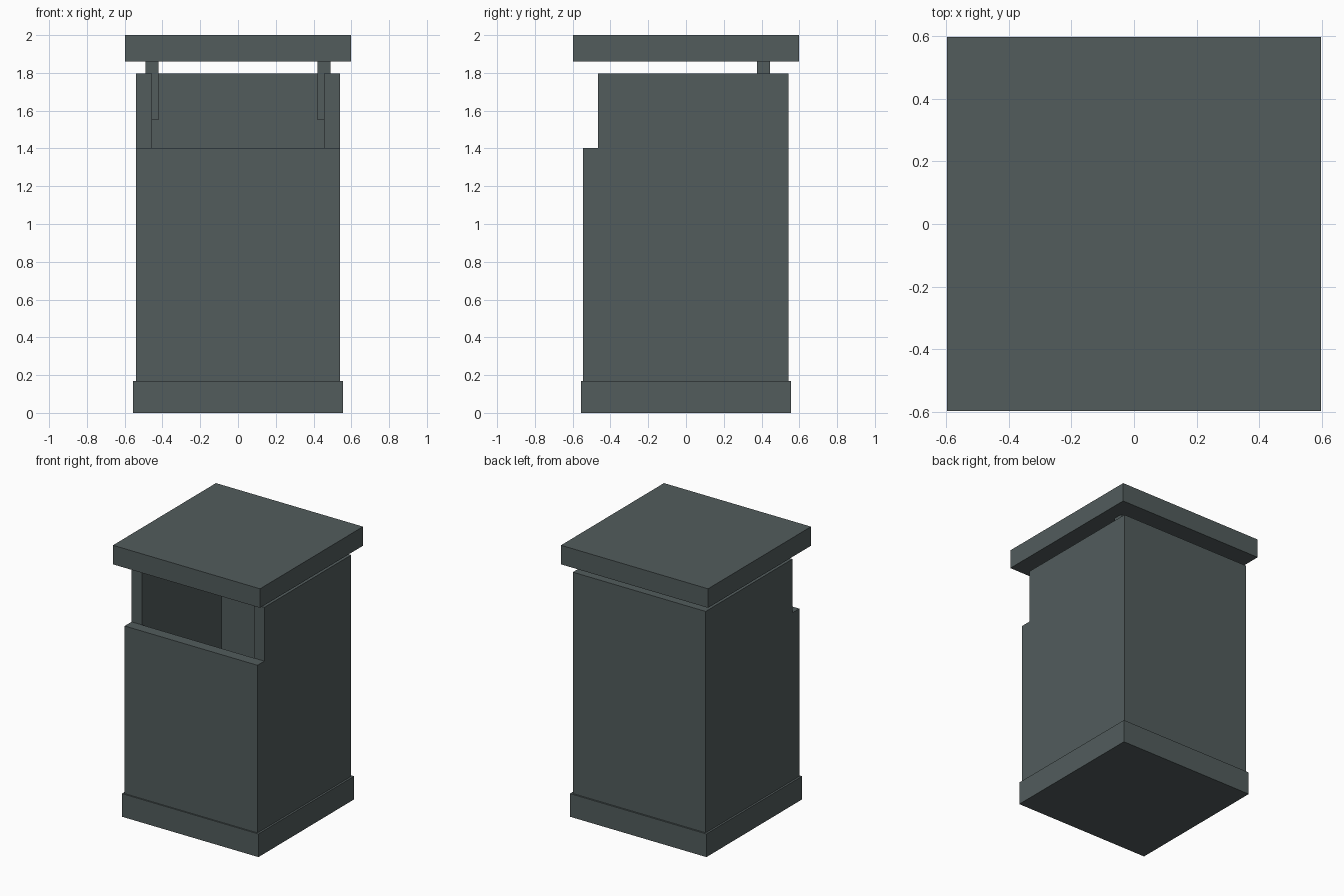
import bpy

if "Cube" in bpy.data.objects:
    bpy.data.objects.remove(bpy.data.objects["Cube"])

# Single painted-metal colour
paint = bpy.data.materials.new("dark_grey_green")
paint.diffuse_color = (0.084, 0.107, 0.108, 1.0)
paint.use_nodes = True
paint.node_tree.nodes["Principled BSDF"].inputs["Base Color"].default_value = paint.diffuse_color


def box(name, x0, x1, y0, y1, z0, z1):
    """Axis-aligned box given by its limits."""
    bpy.ops.mesh.primitive_cube_add(size=1)
    ob = bpy.context.object
    ob.name = name
    centre = ((x0 + x1) / 2, (y0 + y1) / 2, (z0 + z1) / 2)
    dims = (x1 - x0, y1 - y0, z1 - z0)
    for v in ob.data.vertices:
        v.co = [c + d * k for c, d, k in zip(centre, dims, v.co)]
    ob.location = (0, 0, 0)
    ob.data.materials.append(paint)
    return ob


BASE, RIM, SILL, LID = 0.17, 1.797, 1.402, 1.86   # heights
OUT, INNER = 0.54, 0.455                          # wall half widths

# Plinth and overhanging lid
box("plinth", -0.555, 0.555, -0.555, 0.555, 0, BASE)
box("lid", -0.598, 0.598, -0.598, 0.598, LID, 2.0)

# Low front panel below the opening, and full-height back wall
box("front_panel", -OUT, OUT, -0.545, -0.465, BASE, SILL)
box("back_wall", -INNER, INNER, 0.46, 0.543, BASE, RIM)

# Side walls and the lid posts set into their inner faces
for side, s in (("left", -1), ("right", 1)):
    xs = sorted((s * INNER, s * OUT))
    box(side + "_wall", *xs, -0.465, 0.543, BASE, RIM)
    xs = sorted((s * 0.42, s * 0.49))
    box(side + "_lid_post", *xs, 0.375, 0.445, 1.55, LID)
